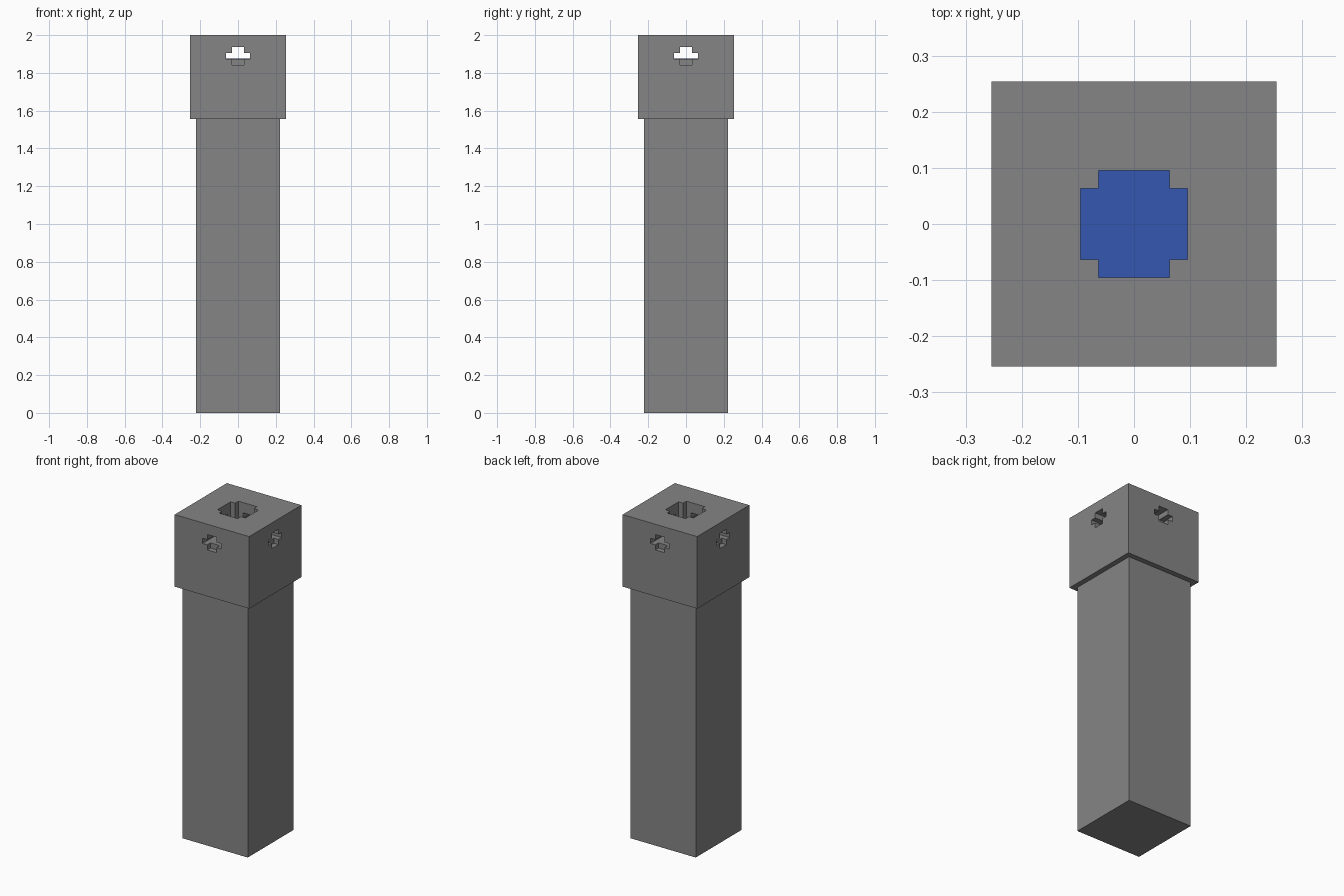
import bpy

default = bpy.data.objects.get("Cube")
if default:
    bpy.data.objects.remove(default, do_unlink=True)

U = 2 / 63          # one block unit
TOP = 2.0           # top of the head


def material(name, rgb):
    mat = bpy.data.materials.new(name)
    mat.use_nodes = True
    mat.diffuse_color = (*rgb, 1)
    mat.node_tree.nodes["Principled BSDF"].inputs["Base Color"].default_value = (*rgb, 1)
    return mat


def box(name, xs, ys, zs, mat=None):
    """Box from (low, high) ranges; x and y in units, z in units below the top."""
    spans = (xs, ys, (-zs[1], -zs[0]))
    mid = [(a + b) / 2 * U for a, b in spans]
    bpy.ops.mesh.primitive_cube_add(size=1, location=(mid[0], mid[1], TOP + mid[2]))
    obj = bpy.context.object
    obj.name = name
    obj.scale = [(b - a) * U for a, b in spans]
    bpy.ops.object.transform_apply(location=True, rotation=False, scale=True)
    if mat:
        obj.data.materials.append(mat)
    return obj


def carve(target, *ranges):
    """Cut a box out of the target."""
    cutter = box("cutter", *ranges)
    cutter.hide_render = True
    mod = target.modifiers.new("carve", 'BOOLEAN')
    mod.operation = 'DIFFERENCE'
    mod.solver = 'EXACT'
    mod.object = cutter
    bpy.context.view_layer.objects.active = target
    bpy.ops.object.modifier_apply(modifier=mod.name)
    bpy.data.objects.remove(cutter, do_unlink=True)


grey = material("stone grey", (0.235, 0.235, 0.235))
blue = material("water blue", (0.033, 0.095, 0.434))

# Shaft and wider head
box("shaft", (-7, 7), (-7, 7), (14, 63), grey)
head = box("head", (-8, 8), (-8, 8), (0, 14), grey)

# Stepped round well in the top
carve(head, (-3, 3), (-2, 2), (-1, 4))
carve(head, (-2, 2), (-3, 3), (-1, 4))

# Cross-shaped openings, tunnelling through in both directions
through = (-9, 9)
for half, rows in ((1, (2, 4)), (2, (3, 4))):
    carve(head, (-half, half), through, rows)
    carve(head, through, (-half, half), rows)

# Shallow lower arm of each cross
for recess in ((-9, -7), (7, 9)):
    carve(head, (-1, 1), recess, (3.5, 5))
    carve(head, recess, (-1, 1), (3.5, 5))

# Water at the bottom of the well
surface = (3.9, 4)
box("water_middle", (-3, 3), (-2, 2), surface, blue)
box("water_front", (-2, 2), (-3, -2), surface, blue)
box("water_back", (-2, 2), (2, 3), surface, blue)
